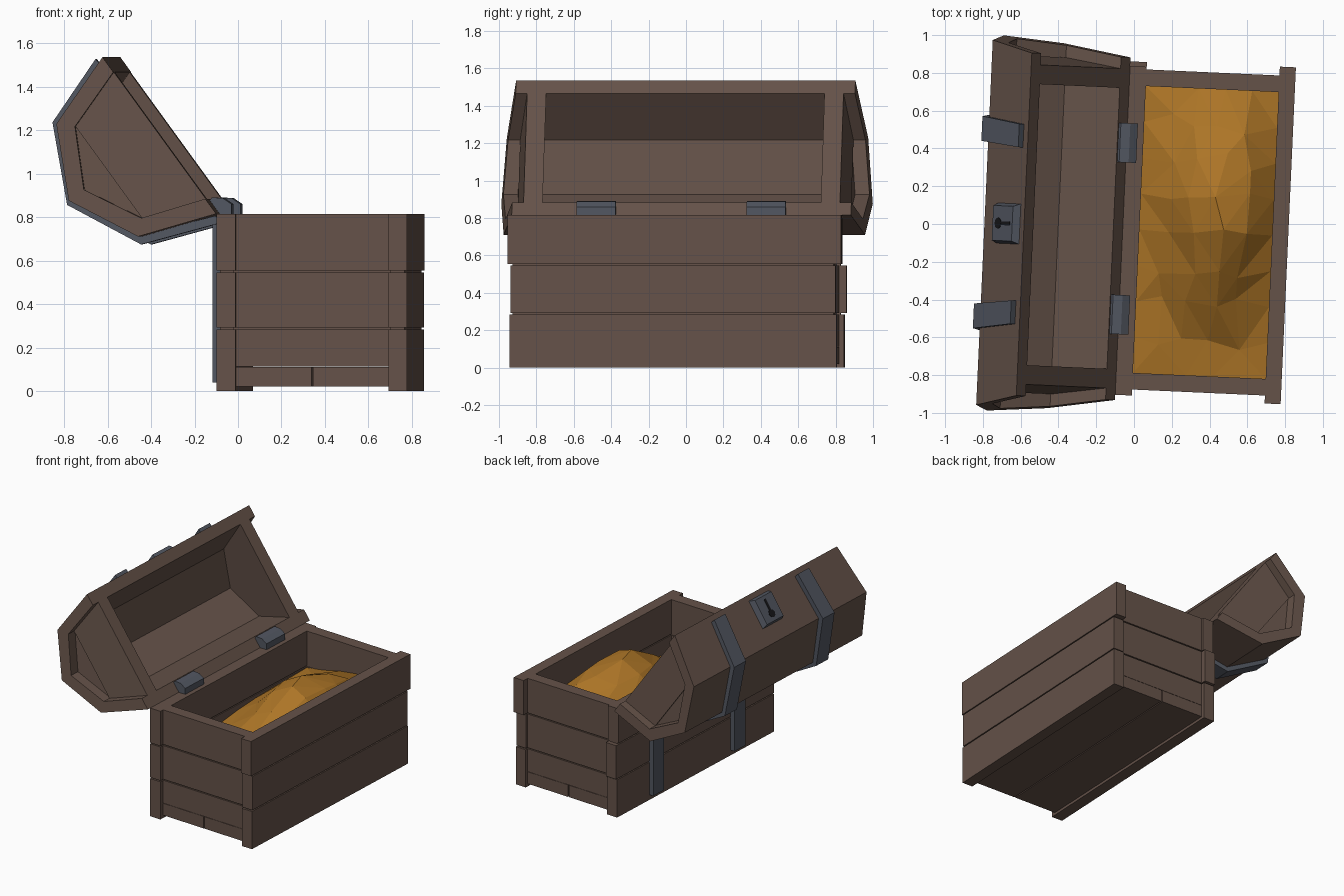
import bpy, bmesh, math, random
from mathutils import Matrix, Vector

if "Cube" in bpy.data.objects:
    bpy.data.objects.remove(bpy.data.objects["Cube"])

random.seed(7)

def mat(name, c):
    m = bpy.data.materials.new(name)
    m.diffuse_color = (*c, 1)
    m.use_nodes = True
    m.node_tree.nodes["Principled BSDF"].inputs["Base Color"].default_value = m.diffuse_color
    return m

WOOD = mat("wood", (0.13, 0.085, 0.066))
METAL = mat("metal", (0.085, 0.095, 0.12))
GOLD = mat("gold", (0.42, 0.18, 0.02))
DARK = mat("dark", (0.008, 0.008, 0.01))

# Chest frame: slightly turned about z; lid frame: hinged open on the back top edge
CHEST = Matrix.Translation((0.38, -0.045, 0)) @ Matrix.Rotation(math.radians(-2.6), 4, 'Z')
LID = CHEST @ Matrix.Translation((-0.44, 0, 0.815)) @ Matrix.Rotation(math.radians(-126), 4, 'Y')

def finish(name, bm, material, frame):
    if frame is LID:                       # the lid flares in length with height
        for v in bm.verts:
            v.co.y *= 1.02 + 0.19 * max(v.co.z, 0)
    bm.transform(frame)
    bmesh.ops.recalc_face_normals(bm, faces=bm.faces)
    me = bpy.data.meshes.new(name)
    bm.to_mesh(me)
    bm.free()
    me.materials.append(material)
    ob = bpy.data.objects.new(name, me)
    bpy.context.collection.objects.link(ob)
    return ob

def prism(name, profile, y0, y1, material=WOOD, frame=CHEST):
    """Extrude an (x, z) profile from y0 to y1."""
    bm = bmesh.new()
    a = [bm.verts.new((x, y0, z)) for x, z in profile]
    b = [bm.verts.new((x, y1, z)) for x, z in profile]
    bm.faces.new(a)
    bm.faces.new(b[::-1])
    n = len(a)
    for i in range(n):
        j = (i + 1) % n
        bm.faces.new((a[i], b[i], b[j], a[j]))
    return finish(name, bm, material, frame)

def rect(x0, x1, z0, z1):
    return [(x0, z0), (x1, z0), (x1, z1), (x0, z1)]

# Box walls: three rows of planks, each row a little uneven
rows = [(0.0, 0.284, (-0.88, 0.87), (-0.88, 0.875)),
        (0.292, 0.546, (-0.875, 0.865), (-0.88, 0.887)),
        (0.554, 0.815, (-0.89, 0.895), (-0.88, 0.862))]
for i, (z0, z1, fr, bk) in enumerate(rows):
    prism(f"front_plank_{i}", rect(0.352, 0.437, z0, z1), *fr)
    prism(f"back_plank_{i}", rect(-0.44, -0.352, z0, z1), *bk)
    for s, side in ((-1, "near"), (1, "far")):
        prism(f"end_plank_{side}_{i}", rect(-0.352, 0.352, max(z0, 0.112), z1), s * 0.76, s * 0.848)

# Thin battens behind the grooves between the rows
for i, z in enumerate((0.288, 0.55)):
    for s, side in ((-1, "back"), (1, "front")):
        prism(f"batten_{side}_{i}", rect(s * 0.36, s * 0.425, z - 0.006, z + 0.006), -0.865, 0.855)
        prism(f"batten_end_{side}_{i}", rect(-0.36, 0.36, z - 0.006, z + 0.006), s * 0.765, s * 0.838)

# Floor boards
for s, side in ((-1, "back"), (1, "front")):
    prism(f"floor_board_{side}", rect(s * 0.004, s * 0.352, 0.02, 0.11), -0.848, 0.848)

# Lid: four long boards around a five-point arch, plus recessed end panels in two tiers
outer = [(0, 0), (0.125, 0.35), (0.445, 0.51), (0.765, 0.35), (0.89, 0)]
inner = [(0.085, 0), (0.185, 0.288), (0.445, 0.425), (0.705, 0.288), (0.805, 0)]
for i in range(4):
    prism(f"lid_board_{i}", [outer[i], outer[i + 1], inner[i + 1], inner[i]], -0.89, 0.89, frame=LID)
for s, side in ((-1, "near"), (1, "far")):
    prism(f"lid_end_lower_{side}", [inner[0], inner[1], inner[3], inner[4]], s * 0.73, s * 0.83, frame=LID)
    prism(f"lid_end_upper_{side}", inner[1:4], s * 0.73, s * 0.82, frame=LID)

# Metal straps on lid and back, with hinge knuckles
strap_in = [(0.004, 0.02), (0.13, 0.345), (0.445, 0.505), (0.76, 0.345), (0.872, 0.04)]
strap_out = [(-0.033, 0.03), (0.098, 0.375), (0.445, 0.543), (0.792, 0.375), (0.912, 0.045)]
knuckle = [(-0.49, 0.81), (-0.385, 0.81), (-0.385, 0.86), (-0.425, 0.887), (-0.475, 0.89), (-0.5, 0.86)]
for c in (-0.455, 0.455):
    side = "near" if c < 0 else "far"
    for i in range(4):
        prism(f"lid_strap_{side}_{i}", [strap_in[i], strap_in[i + 1], strap_out[i + 1], strap_out[i]],
              c - 0.06, c + 0.06, METAL, LID)
    prism(f"back_strap_{side}", [(-0.475, 0.04), (-0.435, 0.04), (-0.435, 0.81), (-0.475, 0.77)],
          c - 0.06, c + 0.06, METAL)
    prism(f"hinge_{side}", knuckle, c - 0.104, c + 0.104, METAL)

# Lock plate frame: x runs from the rim up the front lid board, z points outward
a, b = Vector((0.89, 0, 0)), Vector((0.765, 0, 0.35))
up = (b - a).normalized()
out = Vector((up.z, 0, -up.x))
yax = out.cross(up)
LOCK = LID @ (Matrix.Translation(a + up * 0.145) @ Matrix((up, yax, out)).transposed().to_4x4())

bm = bmesh.new()
bmesh.ops.create_cube(bm, size=1)
for v in bm.verts:
    k = 0.84 if v.co.z > 0 else 1
    v.co = (v.co.x * 0.22 * k, v.co.y * 0.22 * k, 0.04 if v.co.z > 0 else -0.01)
finish("lock_plate", bm, METAL, LOCK)

# Keyhole: round top and a slot toward the rim
bm = bmesh.new()
bmesh.ops.create_cone(bm, cap_ends=True, segments=8, radius1=0.03, radius2=0.03, depth=0.01,
                      matrix=Matrix.Translation((0.04, 0, 0.038)))
bmesh.ops.create_cube(bm, size=1, matrix=Matrix.Translation((-0.015, 0, 0.038))
                      @ Matrix.Diagonal((0.11, 0.02, 0.009, 1)))
finish("keyhole", bm, DARK, LOCK)

# Treasure: faceted mound, higher toward the far end
bm = bmesh.new()
bmesh.ops.create_grid(bm, x_segments=5, y_segments=8, size=1)
for v in bm.verts:
    x, y = v.co.x * 0.352, v.co.y * 0.76
    edge = abs(v.co.x) > 0.99 or abs(v.co.y) > 0.99
    if not edge:
        x += random.uniform(-0.04, 0.04)
        y += random.uniform(-0.05, 0.05)
    base = 0.47 + 0.06 * v.co.y
    wy = 0.55 if y > 0.1 else 0.46
    bump = math.exp(-((x - 0.08) / 0.29) ** 2 - ((y - 0.1) / wy) ** 2)
    z = base + 0.35 * bump + (0 if edge else random.uniform(-0.02, 0.02))
    v.co = (x, y, min(z, 0.83))
bmesh.ops.triangulate(bm, faces=bm.faces)
ob = finish("treasure", bm, GOLD, CHEST)
if ob.data.polygons[0].normal.z < 0:
    ob.data.flip_normals()
